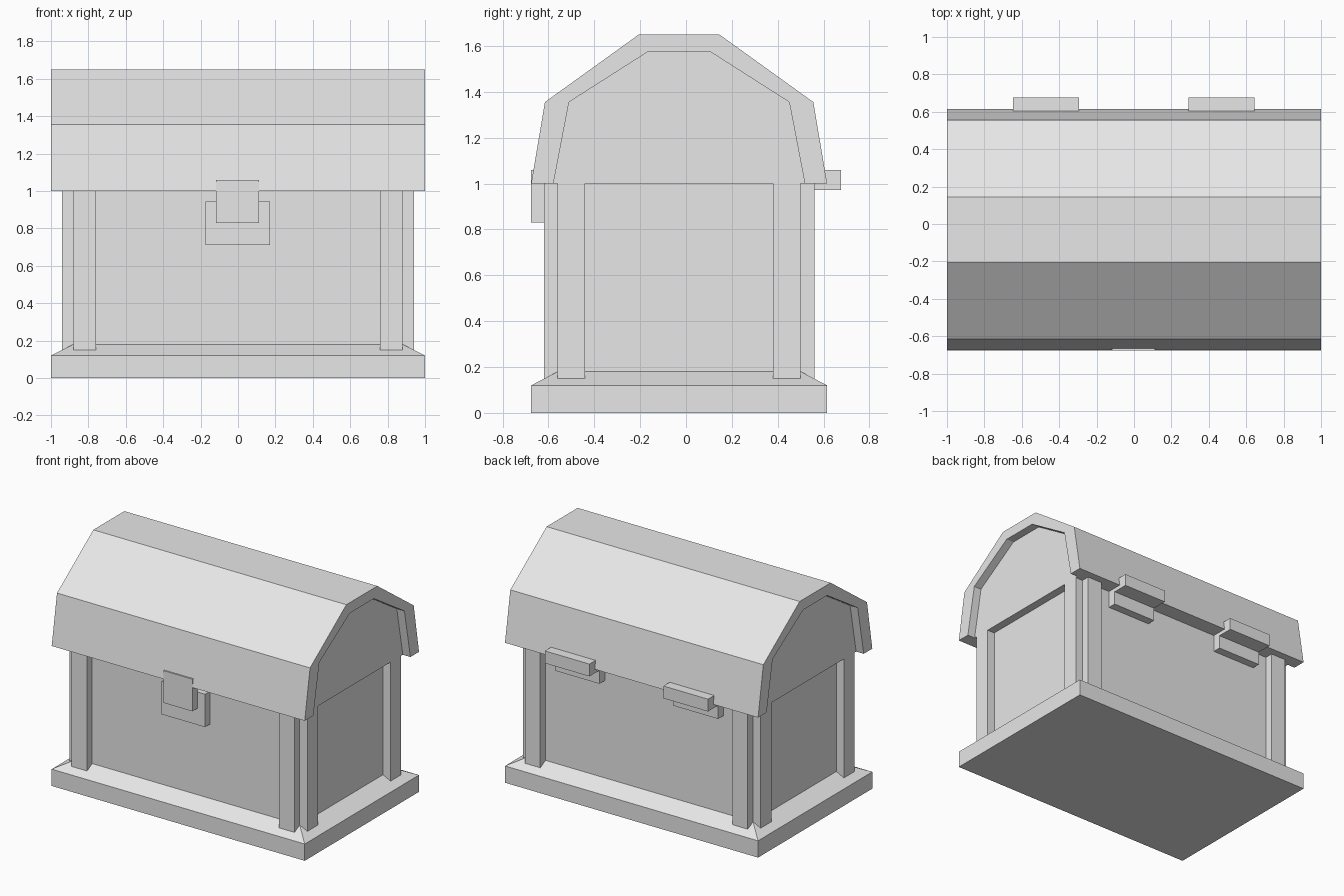
import bpy
import bmesh

if "Cube" in bpy.data.objects:
    bpy.data.objects.remove(bpy.data.objects["Cube"], do_unlink=True)

grey = bpy.data.materials.new("light_grey")
grey.use_nodes = True
grey.diffuse_color = (0.8, 0.8, 0.8, 1)
grey.node_tree.nodes["Principled BSDF"].inputs["Base Color"].default_value = (0.8, 0.8, 0.8, 1)

MID = -0.03      # depth centre of the chest itself
HALF_W = 0.88    # half width of the body
HALF_D = 0.53    # half depth of the body
STEP = 0.06      # thickness of the trim
RIM_Z = 1.0      # where the lid meets the body


def finish(name, bm):
    bmesh.ops.recalc_face_normals(bm, faces=bm.faces[:])
    mesh = bpy.data.meshes.new(name)
    bm.to_mesh(mesh)
    bm.free()
    mesh.materials.append(grey)
    obj = bpy.data.objects.new(name, mesh)
    bpy.context.collection.objects.link(obj)
    return obj


def box(name, xs, ys, zs):
    bm = bmesh.new()
    bmesh.ops.create_cube(bm, size=1)
    for v in bm.verts:
        for i, (lo, hi) in enumerate((xs, ys, zs)):
            v.co[i] = hi if v.co[i] > 0 else lo
    return finish(name, bm)


def prism(name, profile, half):
    """Extrude a (y, z) outline along x."""
    bm = bmesh.new()
    face = bm.faces.new([bm.verts.new((-half, y, z)) for y, z in profile])
    new = bmesh.ops.extrude_face_region(bm, geom=[face], use_keep_orig=True)["geom"]
    for v in new:
        if isinstance(v, bmesh.types.BMVert):
            v.co.x = half
    return finish(name, bm)


def arch(half_profile):
    """Mirror a front half outline about the chest's depth centre."""
    front = [(MID - d, z) for d, z in half_profile]
    back = [(MID + d, z) for d, z in reversed(half_profile)]
    return front + back


# Base: slab with a sloped top
box("base_slab", (-1, 1), (MID - 0.645, MID + 0.645), (0, 0.12))
slope = box("base_slope", (-1, 1), (MID - 0.645, MID + 0.645), (0.12, 0.18))
for v in slope.data.vertices:
    if v.co.z > 0.15:
        v.co.x = HALF_W if v.co.x > 0 else -HALF_W
        v.co.y = MID + (HALF_D if v.co.y > MID else -HALF_D)

# Body
box("body", (-HALF_W, HALF_W), (MID - HALF_D, MID + HALF_D), (0.15, RIM_Z))

# Corner posts: a pair of strips at each corner
for sx, side in ((1, "left"), (-1, "right")):
    for sy, end in ((-1, "front"), (1, "back")):
        box(f"{end}_{side}_post",
            sorted((sx * 0.76, sx * HALF_W)),
            sorted((MID + sy * (HALF_D - 0.01), MID + sy * (HALF_D + STEP))),
            (0.15, RIM_Z))
        box(f"{side}_side_{end}_post",
            sorted((sx * (HALF_W - 0.01), sx * (HALF_W + STEP))),
            sorted((MID + sy * 0.41, MID + sy * HALF_D)),
            (0.15, RIM_Z))

# Lid: faceted shell with a recessed gable core
outer = arch([(0.645, RIM_Z), (0.585, 1.355), (0.175, 1.65)])
inner = arch([(0.548, RIM_Z), (0.48, 1.355), (0.135, 1.575)])
prism("lid_shell", outer + inner[::-1], 1)
prism("lid_gable", inner, HALF_W + STEP)

# Lock plate and hasp
box("lock_plate", (-0.175, 0.17), (-0.615, -0.55), (0.71, 0.945))
box("lock_hasp", (-0.118, 0.112), (-0.675, -0.615), (0.83, 1.06))

# Hinges on the back
for x, side in ((0.467, "left"), (-0.47, "right")):
    span = (x - 0.176, x + 0.176)
    box(f"{side}_hinge_upper", span, (0.5, 0.675), (0.972, 1.06))
    box(f"{side}_hinge_lower", span, (0.49, 0.56), (0.875, 0.972))
